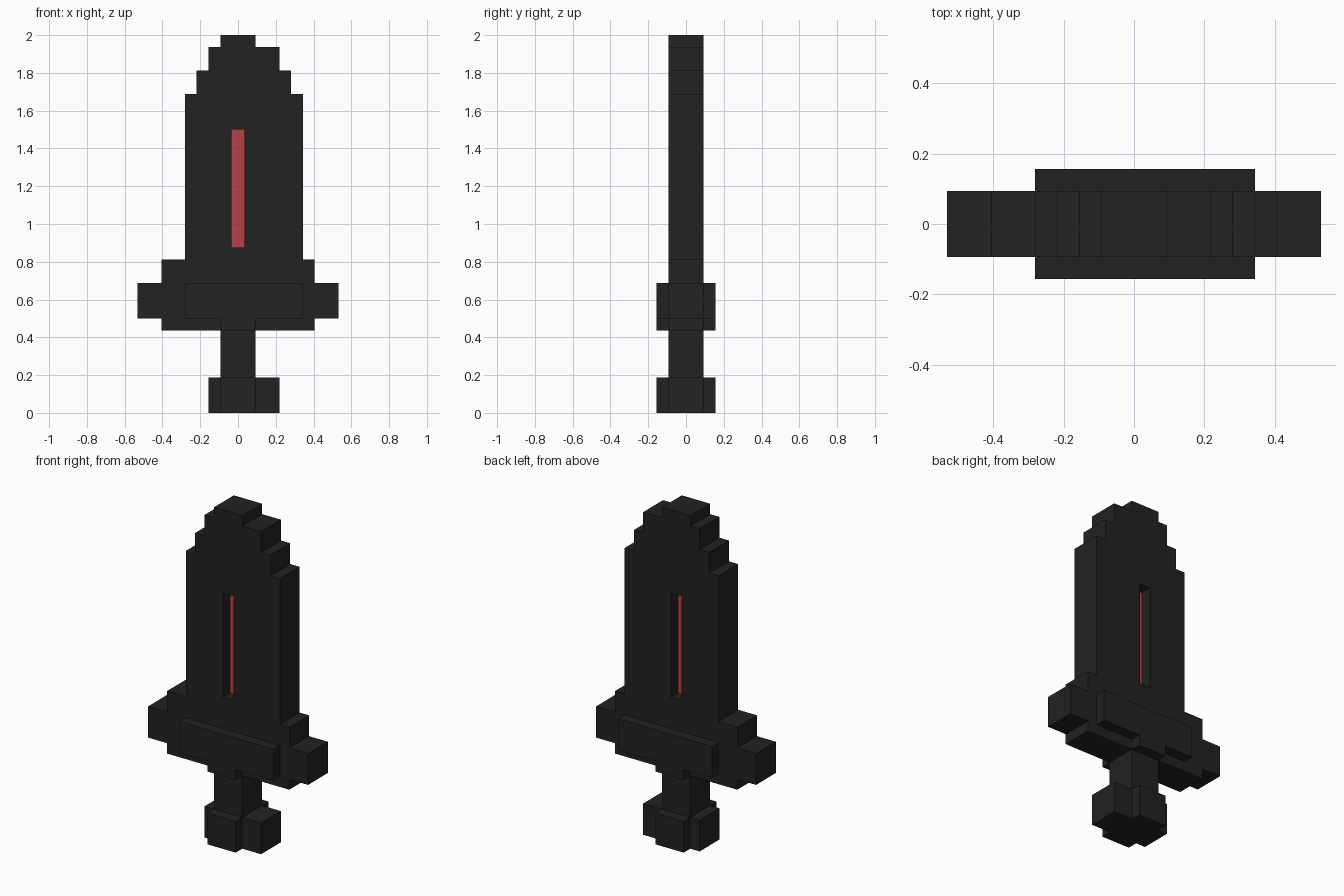
import bpy, bmesh
from mathutils import Vector

if "Cube" in bpy.data.objects:
    bpy.data.objects.remove(bpy.data.objects["Cube"])

U = 1 / 16  # one block unit
HALF = 1.5  # half thickness of the flat body, in units


def material(name, colour):
    m = bpy.data.materials.new(name)
    m.diffuse_color = (*colour, 1)
    m.use_nodes = True
    m.node_tree.nodes["Principled BSDF"].inputs["Base Color"].default_value = m.diffuse_color
    return m


BLACK = material("charcoal black", (0.016, 0.016, 0.016))
RED = material("glowing red", (0.48, 0.052, 0.062))


def prism(name, outline, lo, hi, axis="y", mat=BLACK):
    """Extrude an outline (x,z along y, or x,y along z), measured in units."""
    def place(a, b, d):
        return Vector((a, d, b) if axis == "y" else (a, b, d)) * U
    bm = bmesh.new()
    face = bm.faces.new([bm.verts.new(place(a, b, lo)) for a, b in outline])
    out = bmesh.ops.extrude_face_region(bm, geom=[face])
    moved = [v for v in out["geom"] if isinstance(v, bmesh.types.BMVert)]
    bmesh.ops.translate(bm, verts=moved, vec=place(0, 0, hi - lo))
    bmesh.ops.recalc_face_normals(bm, faces=bm.faces)
    mesh = bpy.data.meshes.new(name)
    bm.to_mesh(mesh)
    bm.free()
    mesh.materials.append(mat)
    ob = bpy.data.objects.new(name, mesh)
    bpy.context.collection.objects.link(ob)
    return ob


def rect(x0, x1, z0, z1):
    return [(x0, z0), (x1, z0), (x1, z1), (x0, z1)]


def stepped(rows):
    """Staircase outline from stacked rows (left, right, bottom, top)."""
    right = [p for l, r, b, t in rows for p in ((r, b), (r, t))]
    left = [p for l, r, b, t in reversed(rows) for p in ((l, t), (l, b))]
    return right + left


# Blade with stepped tip
blade = prism("blade", stepped([(-4.5, 5.5, 13, 27), (-3.5, 4.5, 27, 29),
                                (-2.5, 3.5, 29, 31), (-1.5, 1.5, 31, 32)]), -HALF, HALF)

# Slot cut through the blade
cutter = prism("slot_cutter", rect(-0.55, 0.55, 14, 24), -3, 3)
cutter.hide_render = True
cutter.hide_viewport = True
cut = blade.modifiers.new("slot", "BOOLEAN")
cut.operation = "DIFFERENCE"
cut.solver = "EXACT"
cut.object = cutter

# Red core set deep inside the slot
prism("red_core", rect(-0.55, 0.55, 14, 24), -0.4, 0.4, mat=RED)

# Crossguard
prism("crossguard", stepped([(-6.5, 6.5, 7, 8), (-8.5, 8.5, 8, 11),
                             (-6.5, 6.5, 11, 13)]), -HALF, HALF)

# Raised plates on both sides of the crossguard
for side, s in (("front", -1), ("back", 1)):
    prism(side + "_guard_plate", stepped([(-1.5, 1.5, 7, 8), (-4.5, 5.5, 8, 11)]),
          s * HALF, s * 2.5)

# Grip
prism("grip", rect(-1.5, 1.5, 3, 7), -HALF, HALF)

# Cross-shaped pommel
prism("pommel", stepped([(-1.5, 1.5, -2.5, -1.5), (-2.5, 3.5, -1.5, 1.5),
                         (-1.5, 1.5, 1.5, 2.5)]), 0, 3, axis="z")
